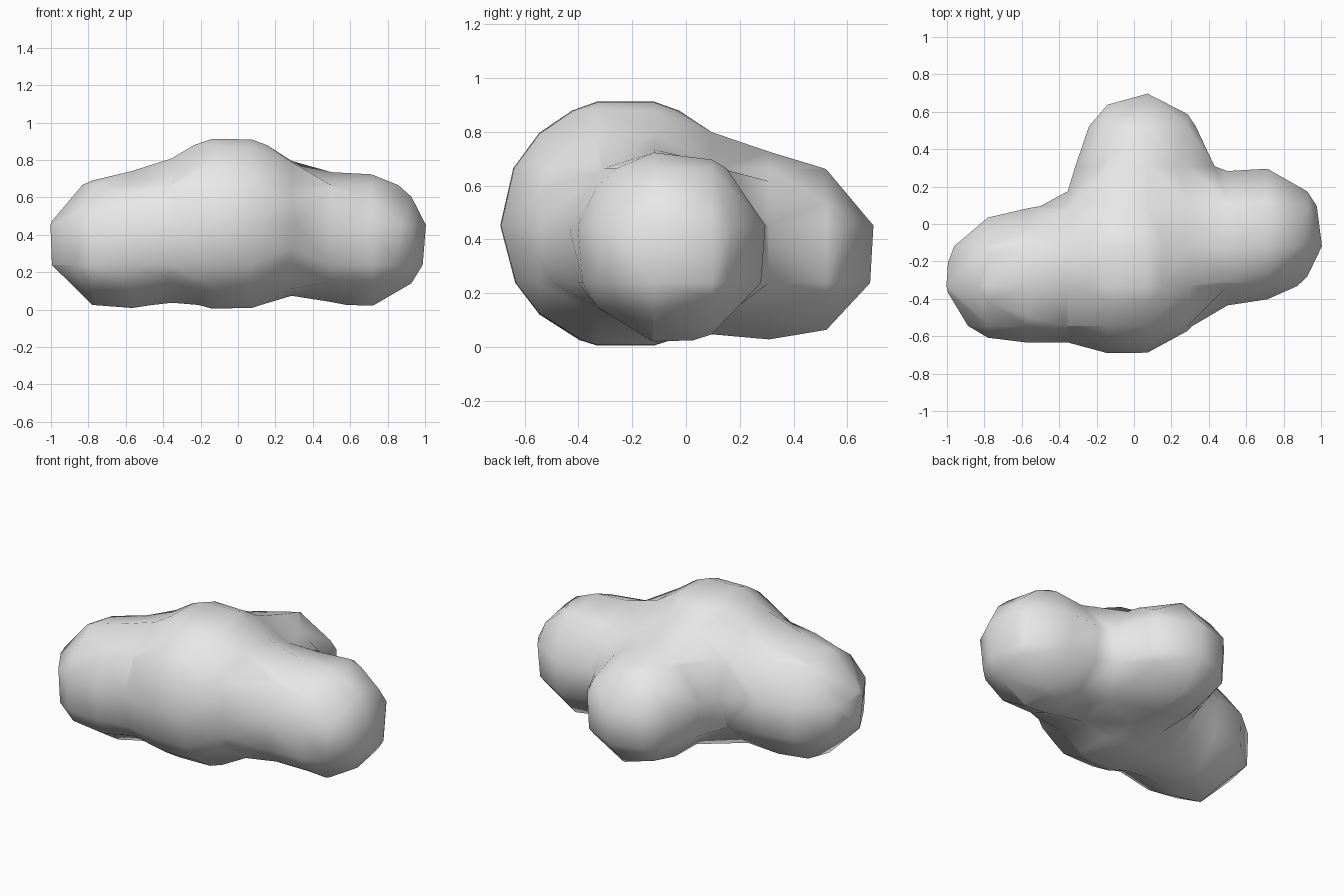
import bpy
from mathutils import Vector

cube = bpy.data.objects.get("Cube")
if cube:
    bpy.data.objects.remove(cube, do_unlink=True)

# Single flat material
grey = bpy.data.materials.new("light grey")
grey.use_nodes = True
colour = (0.8, 0.8, 0.8, 1)
grey.diffuse_color = colour
grey.node_tree.nodes["Principled BSDF"].inputs["Base Color"].default_value = colour

# Centre and influence radius of each blended ball
origin = Vector((-0.034, -0.225, 0.345))
balls = {
    "core": ((-0.04, -0.225, 0.459), 0.828),
    "right_lobe": ((-0.664, -0.287, 0.357), 0.616),
    "left_lobe": ((0.658, -0.053, 0.372), 0.628),
    "back_lobe": ((0.045, 0.378, 0.362), 0.577),
}

# Blend the balls on a coarse grid
meta = bpy.data.metaballs.new("lobe_blend")
meta.resolution = meta.render_resolution = 0.2135
meta.threshold = 0.6
for centre, radius in balls.values():
    ball = meta.elements.new(type='BALL')
    ball.co = Vector(centre) - origin
    ball.radius = radius
    ball.stiffness = 2
blend = bpy.data.objects.new("lobe_blend", meta)
blend.location = origin
bpy.context.scene.collection.objects.link(blend)
bpy.context.view_layer.update()

# Keep the blend as a smooth mesh
depsgraph = bpy.context.evaluated_depsgraph_get()
mesh = bpy.data.meshes.new_from_object(blend.evaluated_get(depsgraph))
bpy.data.objects.remove(blend, do_unlink=True)
bpy.data.metaballs.remove(meta)
mesh.name = "lobed_body"
mesh.materials.clear()
mesh.materials.append(grey)
for face in mesh.polygons:
    face.use_smooth = True
    face.material_index = 0
body = bpy.data.objects.new("lobed_body", mesh)
body.location = origin
bpy.context.scene.collection.objects.link(body)
